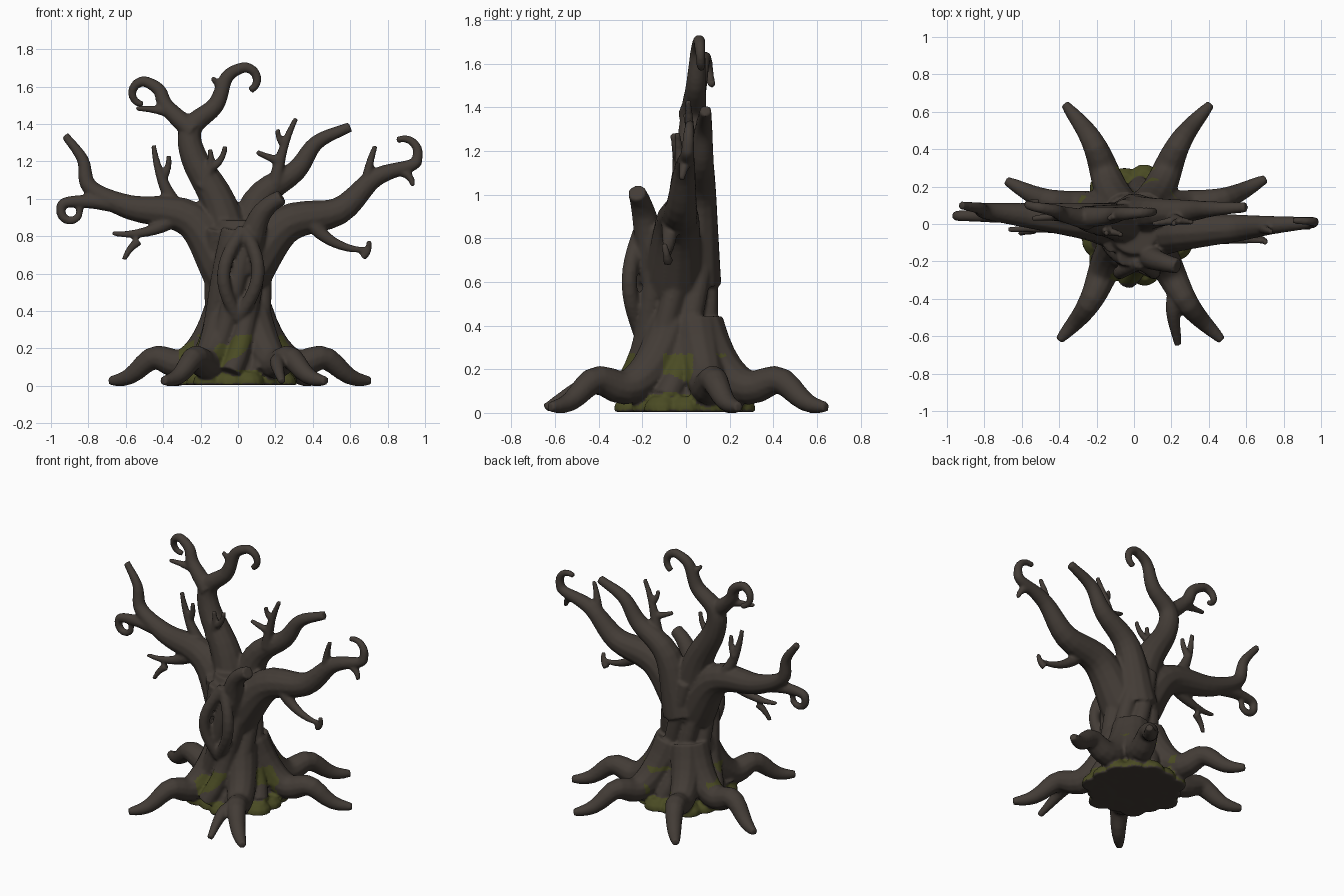
import bpy, bmesh, math
from mathutils import Vector, noise

if "Cube" in bpy.data.objects:
    bpy.data.objects.remove(bpy.data.objects["Cube"])


def material(name, rgb):
    m = bpy.data.materials.new(name)
    m.diffuse_color = (*rgb, 1)
    m.use_nodes = True
    m.node_tree.nodes["Principled BSDF"].inputs["Base Color"].default_value = m.diffuse_color
    return m


bark = material("dark_bark", (0.056, 0.045, 0.037))
moss = material("olive_moss", (0.068, 0.070, 0.017))
bm = bmesh.new()


def spline(p, steps=5):
    """Catmull-Rom through the points."""
    p = [p[0] * 2 - p[1]] + p + [p[-1] * 2 - p[-2]]
    out = []
    for i in range(1, len(p) - 2):
        a, b, c, d = p[i - 1:i + 3]
        for t in (k / steps for k in range(steps)):
            out.append(0.5 * (2 * b + (c - a) * t + (2 * a - 5 * b + 4 * c - d) * t * t
                              + (3 * b - a - 3 * c + d) * t ** 3))
    return out + [p[-2]]


def tube(pos, radii, sides=12):
    """Closed tube along a path, one radius per point."""
    rings, side = [], None
    for i, q in enumerate(pos):
        d = (pos[min(i + 1, len(pos) - 1)] - pos[max(i - 1, 0)]).normalized()
        side = d.orthogonal() if side is None else side
        side = (side - d * side.dot(d)).normalized()
        up = d.cross(side)
        angles = [2 * math.pi * k / sides for k in range(sides)]
        rings.append([bm.verts.new(q + radii[i] * (side * math.cos(a) + up * math.sin(a))) for a in angles])
    for a, b in zip(rings, rings[1:]):
        for k in range(sides):
            j = (k + 1) % sides
            bm.faces.new((a[k], a[j], b[j], b[k]))
    bm.faces.new(rings[0][::-1])
    bm.faces.new(rings[-1])


def walk(x, z, heading, turn, step, n):
    """Points of a path that turns steadily in the xz plane."""
    out = []
    for k in range(n):
        heading += turn / n
        x += step * math.cos(math.radians(heading))
        z += step * math.sin(math.radians(heading))
        out.append((x, z))
    return out


def branch(xz, y0, y1, r0, r1, curl=0, step=.045):
    """Tapering branch through xz points, optionally ending in a hook."""
    if curl:
        (xa, za), (xb, zb) = xz[-2:]
        heading = math.degrees(math.atan2(zb - za, xb - xa))
        xz = xz + walk(xb, zb, heading, curl, step, 5)
    path = spline([Vector((x, 0, z)) for x, z in xz])
    dist = [0]
    for a, b in zip(path, path[1:]):
        dist.append(dist[-1] + (b - a).length)
    frac = [d / dist[-1] for d in dist]
    for q, t in zip(path, frac):
        q.y = y0 + (y1 - y0) * t
    tube(path, [r1 + (r0 - r1) * (1 - t) ** 1.2 for t in frac])


# trunk core, flaring to the foot
heights = [.005 + .08 * k for k in range(12)]
tube([Vector((0, -.04, z)) for z in heights],
     [.15 + .1 * math.exp(-(z / .22) ** 2) - (.03 if z > .85 else 0) for z in heights], 24)

# strands twisting round the trunk
for k in range(8):
    strand, radii = [], []
    for z in (.07 + .07 * i for i in range(12)):
        a = math.radians(k * 45 - 17 + 105 * z)
        d = .13 + .11 * math.exp(-(z / .2) ** 2)
        strand.append(Vector((d * math.cos(a), -.045 + 1.1 * d * math.sin(a), z)))
        radii.append(.06 - .015 * z)
    tube(strand, radii)

# two lips round the hollow at the front
for s in (-1, 1):
    lip = [k / 10 for k in range(11)]
    tube([Vector((.092 * s * math.sin(math.pi * t) + .03 * t, -.205 - .055 * math.sin(math.pi * t), .36 + .48 * t))
          for t in lip], [.036] * 11)

# main branches
branch([(.03, .62), (.10, .87), (.16, .96), (.235, 1.01)], -.13, -.225, .095, .042)
branch([(-.05, .6), (-.25, .89), (-.58, .955), (-.79, 1.06), (-.83, 1.21), (-.925, 1.34)], -.02, .1, .14, .022)
branch([(-.58, .96), (-.78, .985), (-.92, .98)], .05, .04, .052, .018, 260)
branch([(0, .6), (-.1, .97), (-.235, 1.22), (-.25, 1.38), (-.12, 1.5), (-.06, 1.65), (.02, 1.7)],
       -.01, .07, .13, .02, -170, .038)
branch([(-.24, 1.36), (-.38, 1.49), (-.42, 1.58), (-.49, 1.625)], .02, .12, .058, .018, 190, .04)
branch([(0, .6), (.1, .98), (.31, 1.15), (.42, 1.3), (.6, 1.385)], .04, .09, .125, .028)
branch([(.04, .6), (.25, .86), (.54, .935), (.73, 1.11), (.93, 1.18)], -.06, .02, .14, .018, 170, .046)

# twigs: x, y, z, heading, length, bend, radius
for x, y, z, heading, length, bend, r in [
        (-.33, -.01, .90, 222, .36, -45, .045), (-.53, -.03, .775, 210, .13, 35, .026),
        (-.34, .05, .97, 125, .34, -25, .042), (-.41, .05, 1.10, 45, .14, 45, .026),
        (-.32, .05, 1.45, 162, .23, 15, .034), (-.08, .05, 1.58, 130, .09, 0, .028),
        (-.20, -.03, 1.06, 45, .22, 50, .034), (-.13, -.04, 1.17, 30, .13, 50, .022),
        (.20, .03, 1.08, 85, .37, -20, .04), (.23, .02, 1.20, 165, .14, -10, .027),
        (.26, .02, 1.28, 160, .11, -70, .022), (.69, -.02, 1.08, 90, .21, -20, .034),
        (.87, 0, 1.15, -10, .11, -65, .032), (.38, -.07, .89, -65, .37, 60, .045),
        (.665, -.08, .69, 25, .10, 70, .024)]:
    branch([(x, z)] + walk(x, z, heading, bend, length / 4, 4), y, y - .02, r, .014)

# humped roots reaching out, with a slight sideways sway
for x, y, s in [(.71, .23, 1), (-.69, .22, -1), (.40, .65, -1), (-.36, .65, 1), (.46, -.63, 1), (-.39, -.63, -1)]:
    side = Vector((-y, x, 0)).normalized() * s * .02
    path, radii = [], []
    for f in (.12 + .055 * k for k in range(17)):
        z = .022 + .7 * math.exp(-5 * f) + .1 * math.exp(-((f - .64) / .15) ** 2)
        path.append(Vector((x * f, y * f, z)) + side * math.sin(7 * f))
        radii.append(.023 + .092 * (1 - f) ** .8)
    tube(path, radii)

# forked toe of the front right root
toe = spline([Vector(p) for p in [(.24, -.34, .13), (.21, -.47, .12), (.235, -.645, .022)]])
tube(toe, [.06 - .004 * k for k in range(len(toe))])

# lobed moss cushions round the foot
for k in range(14):
    a = 2 * math.pi * k / 14
    d = .235 + .02 * math.sin(3 * k)
    tube([Vector((d * math.cos(a), d * math.sin(a), .004 + .035 * i)) for i in range(3)], [.085, .08, .05])

# merge all limbs into one blended surface
bmesh.ops.recalc_face_normals(bm, faces=bm.faces)
mesh = bpy.data.meshes.new("twisted_tree")
bm.to_mesh(mesh)
bm.free()
tree = bpy.data.objects.new("twisted_tree", mesh)
bpy.context.collection.objects.link(tree)
remesh = tree.modifiers.new("blend", 'REMESH')
remesh.mode = 'VOXEL'
remesh.voxel_size = 0.01
soft = tree.modifiers.new("soften", 'SMOOTH')
soft.factor = 0.5
soft.iterations = 3
final = bpy.data.meshes.new_from_object(tree.evaluated_get(bpy.context.evaluated_depsgraph_get()))
tree.modifiers.clear()
tree.data = final
final.materials.clear()
final.materials.append(bark)
final.materials.append(moss)

# flat on the ground, moss on the foot and in patches low on the trunk
for v in final.vertices:
    v.co.z = max(v.co.z, 0)
for f in final.polygons:
    c = f.center
    reach = math.hypot(c.x, c.y)
    cushion = c.z < .085 and .2 < reach < .36
    patch = c.z < .27 and reach < .32 and noise.noise(c * 7 + Vector((3, 1, 0))) > .12
    f.material_index = int((cushion or patch) and f.normal.z > -.3)
    f.use_smooth = True
